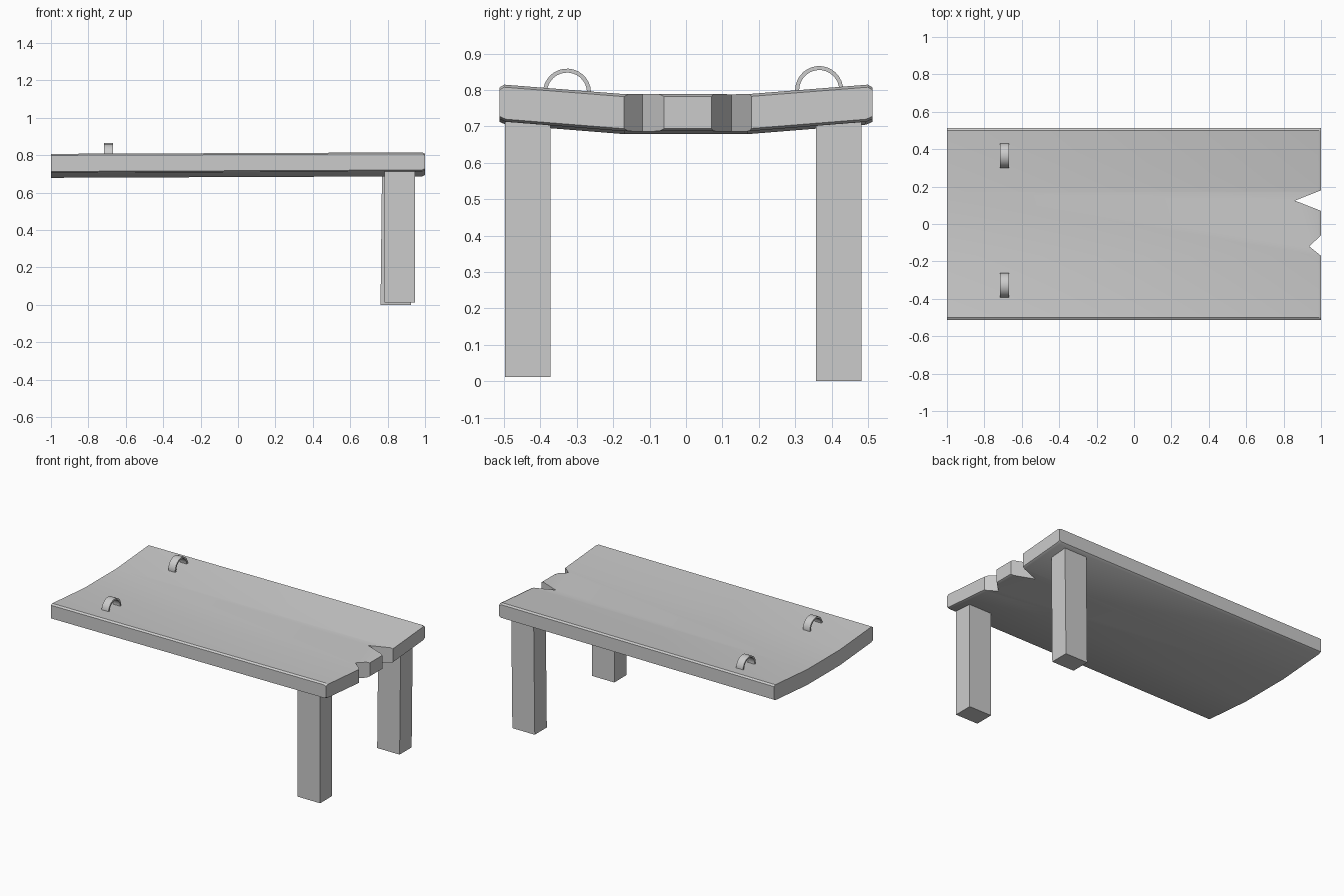
import bpy, bmesh, math

if "Cube" in bpy.data.objects:
    bpy.data.objects.remove(bpy.data.objects["Cube"])


def make_object(name, bm, smooth=False):
    bmesh.ops.recalc_face_normals(bm, faces=bm.faces)
    mesh = bpy.data.meshes.new(name)
    bm.to_mesh(mesh)
    bm.free()
    ob = bpy.data.objects.new(name, mesh)
    bpy.context.collection.objects.link(ob)
    bpy.ops.object.select_all(action='DESELECT')
    bpy.context.view_layer.objects.active = ob
    ob.select_set(True)
    if smooth:
        bpy.ops.object.shade_smooth_by_angle(angle=math.radians(30))
    return ob


def loft(name, rings, smooth=False, closed=False):
    """Skin a list of point rings, capping the ends unless closed."""
    bm = bmesh.new()
    loops = [[bm.verts.new(p) for p in ring] for ring in rings]
    n = len(loops[0])
    for a, b in zip(loops, loops[1:]):
        for i in range(n):
            j = (i + 1) % n
            bm.faces.new((a[i], a[j], b[j], b[i]))
    bm.faces.new(loops[0])
    bm.faces.new(loops[-1])
    return make_object(name, bm, smooth)


# Sagging table top: bent cross-section with chamfered long edges
top_half = [(0.17, 0.785), (0.5, 0.811), (0.513, 0.803)]
low_half = [(0.513, 0.717), (0.495, 0.709), (0.17, 0.683)]


def slab_ring(x, inset=0):
    right = [(y, z - inset) for y, z in top_half] + [(y, z + inset) for y, z in low_half]
    left = [(-y, z) for y, z in reversed(right)]
    return [(x, y, z + 0.004 * x) for y, z in right + left]


table_top = loft("table_top", [slab_ring(-1), slab_ring(0.985), slab_ring(1, 0.007)])

# Two splintered notches in the end
for y0, y1, tip_x, tip_y in ((0.07, 0.18, 0.86, 0.125), (-0.17, -0.06, 0.937, -0.12)):
    k = 1.1 / 1.0
    s = (1.1 - tip_x) / (1 - tip_x)
    tri = [(tip_x, tip_y), (1.1, tip_y + (y0 - tip_y) * s), (1.1, tip_y + (y1 - tip_y) * s)]
    cutter = loft("notch_cutter", [[(x, y, z) for x, y in tri] for z in (0.5, 1)])
    cutter.hide_render = True
    mod = table_top.modifiers.new("notch", 'BOOLEAN')
    mod.operation, mod.solver, mod.object = 'DIFFERENCE', 'EXACT', cutter
    bpy.context.view_layer.objects.active = table_top
    bpy.ops.object.modifier_apply(modifier=mod.name)
    bpy.data.objects.remove(cutter)
bpy.ops.object.select_all(action='DESELECT')
table_top.select_set(True)
bpy.context.view_layer.objects.active = table_top
bpy.ops.object.shade_smooth_by_angle(angle=math.radians(30))


# Two remaining legs, slightly uneven
def leg(name, x_low, x_top, y0, y1, z0):
    def ring(x, z):
        return [(x, y0, z), (x + 0.163, y0, z), (x + 0.163, y1, z), (x, y1, z)]
    loft(name, [ring(x_low, z0), ring(x_top, 0.722)])


leg("front_leg", 0.782, 0.782, -0.497, -0.372, 0.012)
leg("back_leg", 0.762, 0.77, 0.357, 0.482, 0.0)


# Arched straps on the top
def strap(name, y, z, tilt):
    rings = []
    for i in range(17):
        a = math.radians(-6 + 192 * i / 16) + tilt
        c, s = math.cos(a), math.sin(a)
        rings.append([(x, y + r * c, z + r * s)
                      for x, r in ((-0.717, 0.066), (-0.667, 0.066),
                                   (-0.667, 0.055), (-0.717, 0.055))])
    loft(name, rings, smooth=True)


strap("front_strap", -0.327, 0.793, -0.08)
strap("back_strap", 0.366, 0.8, 0.08)
